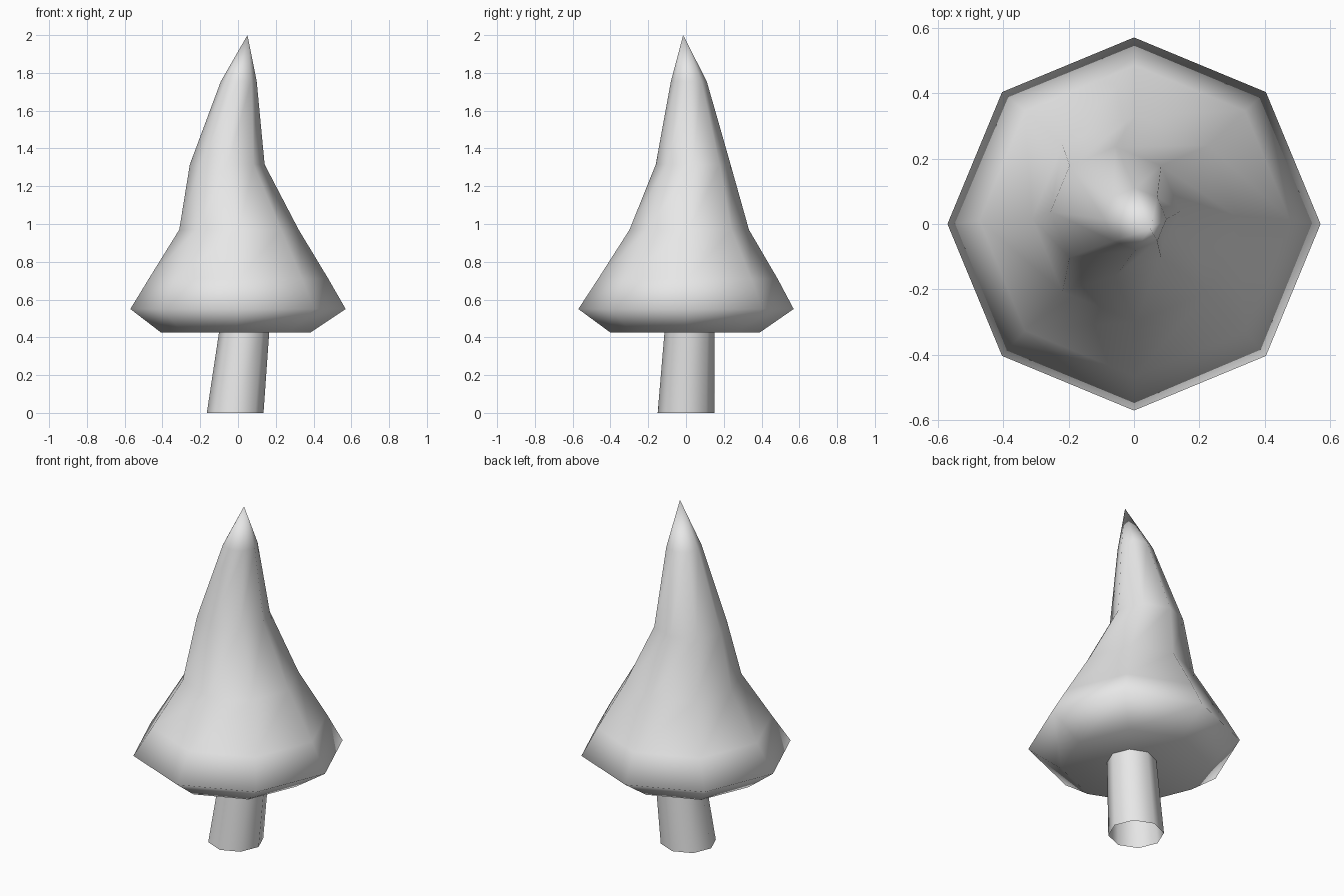
import bpy
import bmesh
from math import cos, sin, tau

SIDES = 8

cube = bpy.data.objects.get("Cube")
if cube:
    bpy.data.objects.remove(cube, do_unlink=True)

grey = bpy.data.materials.new("plain grey")
grey.use_nodes = True
colour = (0.8, 0.8, 0.8, 1.0)
grey.diffuse_color = colour
grey.node_tree.nodes["Principled BSDF"].inputs["Base Color"].default_value = colour


def loft(name, rings, tip=None, cap_bottom=False):
    """Join eight-sided rings given as (centre x, centre y, z, radius)."""
    bm = bmesh.new()
    loops = []
    for cx, cy, z, r in rings:
        loops.append([bm.verts.new((cx + r * cos(tau * i / SIDES),
                                    cy + r * sin(tau * i / SIDES), z))
                      for i in range(SIDES)])
    for low, high in zip(loops, loops[1:]):
        for i in range(SIDES):
            j = (i + 1) % SIDES
            bm.faces.new((low[i], low[j], high[j], high[i]))
    if tip:
        point = bm.verts.new(tip)
        for i in range(SIDES):
            bm.faces.new((loops[-1][i], loops[-1][(i + 1) % SIDES], point))
    if cap_bottom:
        bm.faces.new(loops[0][::-1])
    for face in bm.faces:
        face.smooth = True
    mesh = bpy.data.meshes.new(name)
    bm.to_mesh(mesh)
    bm.free()
    mesh.materials.append(grey)
    obj = bpy.data.objects.new(name, mesh)
    bpy.context.collection.objects.link(obj)
    return obj


# Leaning trunk, open at the foot, its top hidden in the foliage
loft("trunk", [(-0.015, 0.0, 0.0, 0.15),
               (0.035, 0.02, 0.45, 0.132)])

# Crooked foliage with a wide rim, rounded underside and bent tip
loft("foliage", [(-0.012, -0.005, 0.425, 0.395),
                 (0.0, 0.0, 0.55, 0.57),
                 (0.003, 0.01, 0.71, 0.475),
                 (0.005, 0.017, 0.97, 0.316),
                 (-0.057, 0.038, 1.315, 0.198),
                 (0.004, 0.015, 1.755, 0.095)],
     tip=(0.05, -0.015, 2.0), cap_bottom=True)
